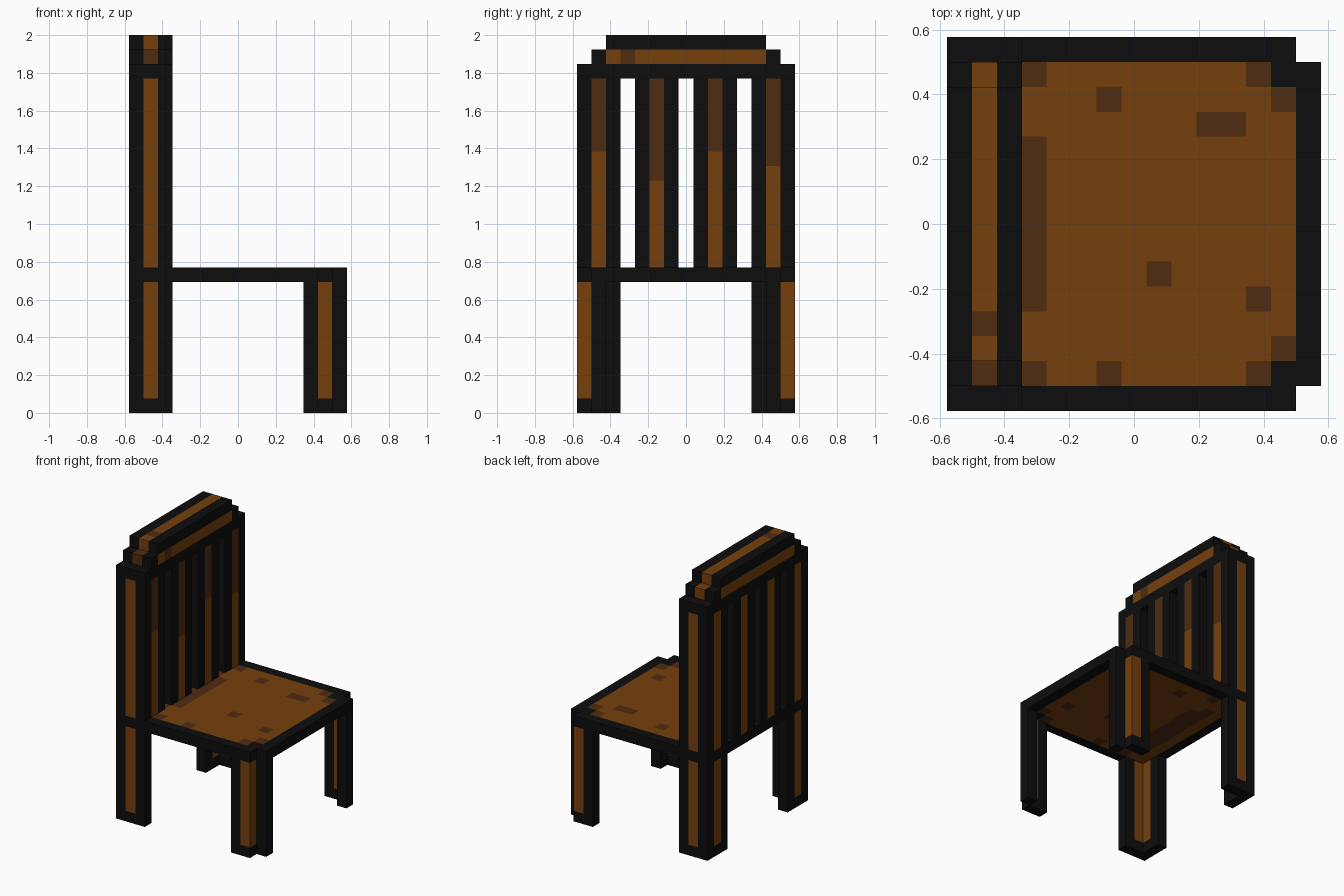
import bpy

if "Cube" in bpy.data.objects:
    bpy.data.objects.remove(bpy.data.objects["Cube"])

U = 2 / 26            # one block; the chair is 15 x 15 x 26 blocks
BLACK, BROWN, DARK = 0, 1, 2


def material(name, rgb):
    m = bpy.data.materials.new(name)
    m.diffuse_color = (*rgb, 1)
    m.use_nodes = True
    m.node_tree.nodes["Principled BSDF"].inputs["Base Color"].default_value = m.diffuse_color
    return m


MATS = [material("black_outline", (0.004, 0.004, 0.004)),
        material("brown_wood", (0.181, 0.051, 0.0037)),
        material("dark_brown_wood", (0.080, 0.025, 0.005))]

# Corner offsets of a block's face for each outward direction
FACES = {(1, 0, 0): ((1, 0, 0), (1, 1, 0), (1, 1, 1), (1, 0, 1)),
         (-1, 0, 0): ((0, 0, 0), (0, 0, 1), (0, 1, 1), (0, 1, 0)),
         (0, 1, 0): ((0, 1, 0), (0, 1, 1), (1, 1, 1), (1, 1, 0)),
         (0, -1, 0): ((0, 0, 0), (1, 0, 0), (1, 0, 1), (0, 0, 1)),
         (0, 0, 1): ((0, 0, 1), (1, 0, 1), (1, 1, 1), (0, 1, 1)),
         (0, 0, -1): ((0, 0, 0), (0, 1, 0), (1, 1, 0), (1, 0, 0))}


def build(name, cells):
    """Make one object from {(i, j, k): colour}, keeping only outer faces."""
    verts, faces, cols = {}, [], []
    for (i, j, k), col in cells.items():
        for (a, b, c), corners in FACES.items():
            if (i + a, j + b, k + c) in cells:
                continue
            faces.append([verts.setdefault((i + x, j + y, k + z), len(verts))
                          for x, y, z in corners])
            cols.append(col)
    me = bpy.data.meshes.new(name)
    me.from_pydata([((x - 7.5) * U, (y - 7.5) * U, z * U) for x, y, z in verts], [], faces)
    for m in MATS:
        me.materials.append(m)
    for p, col in zip(me.polygons, cols):
        p.material_index = col
    bpy.context.collection.objects.link(bpy.data.objects.new(name, me))


def fill(cells, xs, ys, zs, col):
    for i in xs:
        for j in ys:
            for k in zs:
                cells[i, j, k] = col


# Legs: thin corner shells with a brown strip, mirrored across y
for side, flip in (("right", lambda j: j), ("left", lambda j: 14 - j)):
    front, back = {}, {}
    for i, j in ((12, 0), (13, 0), (14, 1)):
        fill(front, [i], [flip(j)], range(9), BLACK)
    fill(front, [13], [flip(0)], range(1, 9), BROWN)
    for i, j in ((0, 0), (1, 0), (2, 0), (0, 1), (0, 2)):
        fill(back, [i], [flip(j)], range(9), BLACK)
    for i, j in ((1, 0), (0, 1)):
        fill(back, [i], [flip(j)], range(1, 9), BROWN)
    build("front_leg_" + side, front)
    build("back_leg_" + side, back)

# Seat: black rim, brown panel, dark knots and worn corners
seat = {}
fill(seat, range(15), range(15), [9], BLACK)
fill(seat, range(1, 14), range(1, 14), [9], BROWN)
fill(seat, [2], range(3, 12), [9], DARK)
fill(seat, [3], range(4, 11), [9], DARK)
for j in (0, 14):
    del seat[14, j, 9]
for i, j in ((13, 1), (13, 13)):
    seat[i, j, 9] = BLACK
for i, j in ((3, 1), (3, 13), (12, 1), (12, 13), (13, 2), (13, 12), (6, 1),
             (6, 12), (10, 11), (11, 11), (8, 5), (12, 4)):
    seat[i, j, 9] = DARK
build("seat", seat)

# Backrest slats: black edges, brown centre, darker towards the top in front
for n, (j, shade) in enumerate(((1, 18), (5, 16), (9, 18), (13, 17))):
    slat = {}
    fill(slat, range(3), range(j - 1, j + 2), range(10, 23), BLACK)
    fill(slat, [0, 2], [j], range(10, 23), BROWN)
    fill(slat, [2], [j], range(shade, 23), DARK)
    if j in (1, 13):                      # brown strip on the outer side
        fill(slat, [1], [0 if j == 1 else 14], range(10, 23), BROWN)
    build(f"back_slat_{n + 1}", slat)

# Stepped top rail
rail = {}
fill(rail, range(3), range(15), [23], BLACK)
fill(rail, range(3), range(1, 14), [24], BLACK)
fill(rail, [0, 2], range(2, 13), [24], BROWN)
fill(rail, [1], range(1, 14), [24], BROWN)
fill(rail, range(3), range(2, 13), [25], BLACK)
fill(rail, [1], range(2, 13), [25], BROWN)
for cell in ((1, 1, 24), (2, 3, 24), (1, 3, 25)):
    rail[cell] = DARK
build("top_rail", rail)
